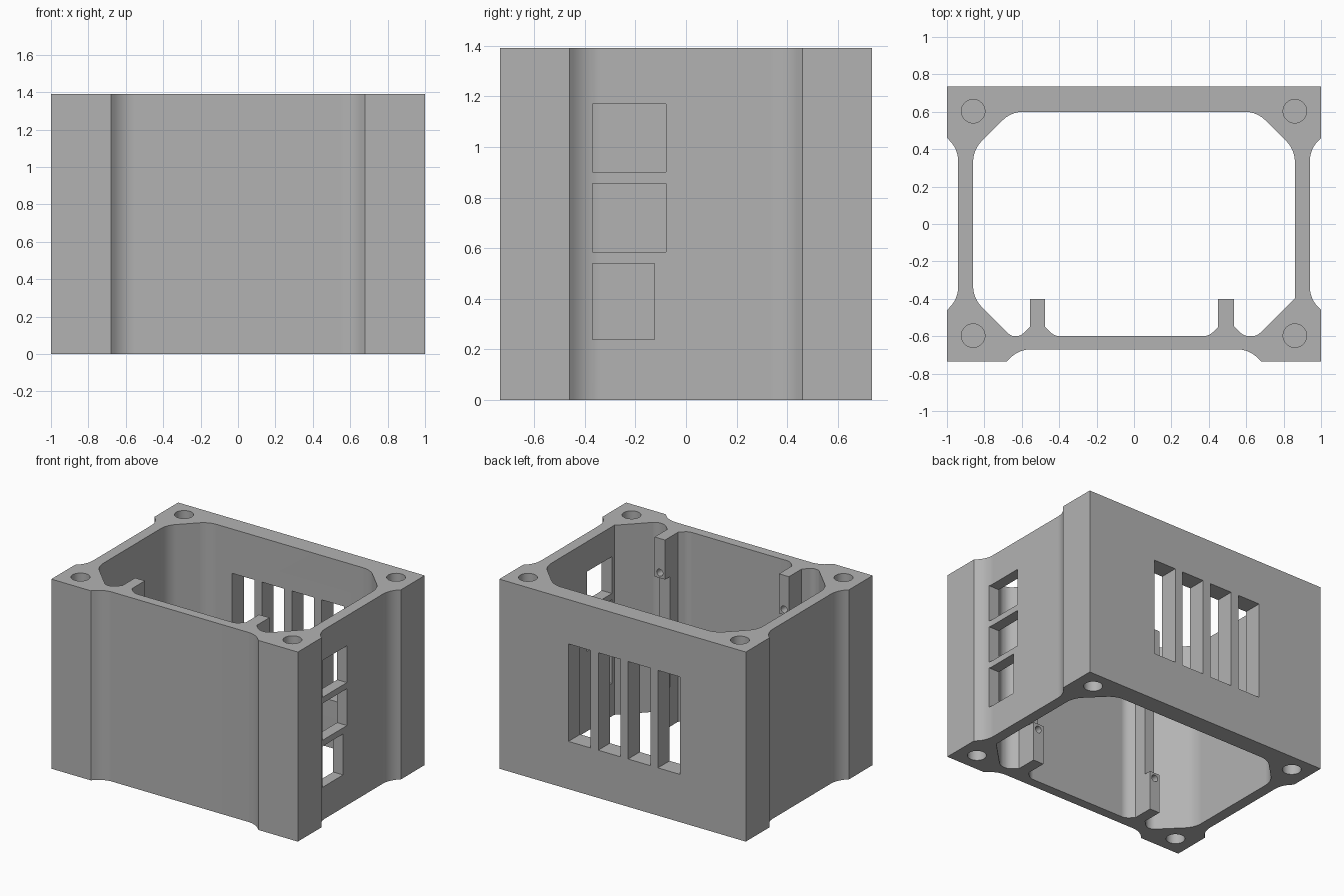
import bpy
import bmesh
from math import pi
from mathutils import Vector, Matrix

if "Cube" in bpy.data.objects:
    bpy.data.objects.remove(bpy.data.objects["Cube"])

HEIGHT = 1.39
DEPTH = 0.735
BEND = 0.065      # tangent length of the large rounded bends

grey = bpy.data.materials.new("plain grey")
grey.use_nodes = True
grey.diffuse_color = (0.45, 0.45, 0.45, 1)
grey.node_tree.nodes["Principled BSDF"].inputs["Base Color"].default_value = (0.45, 0.45, 0.45, 1)


def add_object(name, bm):
    bmesh.ops.recalc_face_normals(bm, faces=bm.faces)
    mesh = bpy.data.meshes.new(name)
    bm.to_mesh(mesh)
    bm.free()
    mesh.materials.append(grey)
    obj = bpy.data.objects.new(name, mesh)
    bpy.context.scene.collection.objects.link(obj)
    return obj


def rounded(corners, steps=8):
    """Replace each corner (x, y, tangent length) by an arc."""
    points = []
    for i, (x, y, t) in enumerate(corners):
        here = Vector((x, y))
        if t == 0:
            points.append(here)
            continue
        to_prev = (Vector(corners[i - 1][:2]) - here).normalized()
        to_next = (Vector(corners[(i + 1) % len(corners)][:2]) - here).normalized()
        bisector = (to_prev + to_next).normalized()
        centre = here + bisector * (t / bisector.dot(to_prev))
        a = here + to_prev * t - centre
        b = here + to_next * t - centre
        for k in range(steps + 1):
            points.append(centre + a.lerp(b, k / steps).normalized() * a.length)
    return points


def prism(name, points, z0, z1):
    """Closed solid over a counter-clockwise outline."""
    bm = bmesh.new()
    low = [bm.verts.new((p.x, p.y, z0)) for p in points]
    high = [bm.verts.new((p.x, p.y, z1)) for p in points]
    bm.faces.new(low[::-1])
    bm.faces.new(high)
    for i in range(len(points)):
        bm.faces.new((low[i - 1], low[i], high[i], high[i - 1]))
    return add_object(name, bm)


def box(name, x0, x1, y0, y1, z0, z1):
    return prism(name, [Vector(p) for p in ((x0, y0), (x1, y0), (x1, y1), (x0, y1))], z0, z1)


def cylinder(name, centre, radius, length, axis="Z"):
    bm = bmesh.new()
    turn = Matrix.Rotation(pi / 2, 4, "X") if axis == "Y" else Matrix.Identity(4)
    bmesh.ops.create_cone(bm, cap_ends=True, segments=32, radius1=radius, radius2=radius,
                          depth=length, matrix=Matrix.Translation(centre) @ turn)
    return add_object(name, bm)


# Outer outline: four corner pillars with recessed sides and front
outer = [
    (0.615, -0.67, BEND), (0.68, -DEPTH, 0), (1, -DEPTH, 0), (1, -0.46, 0),
    (0.94, -0.40, BEND), (0.94, 0.40, BEND), (1, 0.46, 0), (1, DEPTH, 0)]
outer += [(-x, y, t) for x, y, t in reversed(outer)]
housing = prism("housing", rounded(outer), 0, HEIGHT)


# Cavity outline, leaving the two board posts standing at the front
def cavity_side(sign, post_in, post_out, foot, side_bend):
    return [(sign * x, y, t) for x, y, t in (
        (post_in - 0.05, -0.60, 0.03), (post_in, -0.55, 0), (post_in, -0.40, 0),
        (post_out, -0.40, 0), (post_out, -0.547, 0), (post_out + 0.053, -0.60, foot),
        (0.657, -0.60, foot), (0.86, -0.397, side_bend),
        (0.86, 0.397, BEND), (0.657, 0.60, BEND))]


cavity = (cavity_side(1, 0.45, 0.535, 0.03, 0)
          + cavity_side(-1, 0.475, 0.555, 0.022, BEND)[::-1])
cutters = [prism("cavity_cutter", rounded(cavity), -0.1, HEIGHT + 0.1)]

# Port windows in one side wall
for y1, z0, z1 in ((-0.08, 0.90, 1.17), (-0.08, 0.585, 0.855), (-0.125, 0.24, 0.54)):
    cutters.append(box("port_cutter", 0.82, 1.1, -0.37, y1, z0, z1))

# Vent slots in the back wall
for i in range(4):
    x = -0.377 + 0.242 * i
    cutters.append(box("vent_cutter", x - 0.09, x + 0.09, 0.5, 0.9, 0.35, 1.065))

# Blind screw holes at both ends of the corner pillars
for x in (-0.86, 0.86):
    for y in (-0.597, 0.603):
        for z in (0, HEIGHT):
            cutters.append(cylinder("screw_cutter", (x, y, z), 0.063, 0.6))

# Post notches between the end blocks, and a small screw hole in each block
for x in (-0.515, 0.4925):
    cutters.append(box("notch_cutter", x - 0.06, x + 0.06, -0.455, -0.3, 0.29, HEIGHT - 0.29))
    for z in (0.25, HEIGHT - 0.25):
        cutters.append(cylinder("post_hole_cutter", (x, -0.40, z), 0.025, 0.2, "Y"))

# Cut one opening at a time, baking each result
for cutter in cutters:
    cutter.hide_render = True
    cut = housing.modifiers.new("cut", "BOOLEAN")
    cut.operation = "DIFFERENCE"
    cut.solver = "EXACT"
    cut.object = cutter
    bpy.context.view_layer.update()
    graph = bpy.context.evaluated_depsgraph_get()
    baked = bpy.data.meshes.new_from_object(housing.evaluated_get(graph))
    housing.modifiers.clear()
    housing.data = baked
    bpy.data.objects.remove(cutter)

# Smooth bends, crisp edges
bpy.ops.object.select_all(action="DESELECT")
housing.select_set(True)
bpy.context.view_layer.objects.active = housing
bpy.ops.object.shade_smooth_by_angle(angle=pi / 7)
weighted = housing.modifiers.new("flat_walls", "WEIGHTED_NORMAL")
weighted.keep_sharp = True
